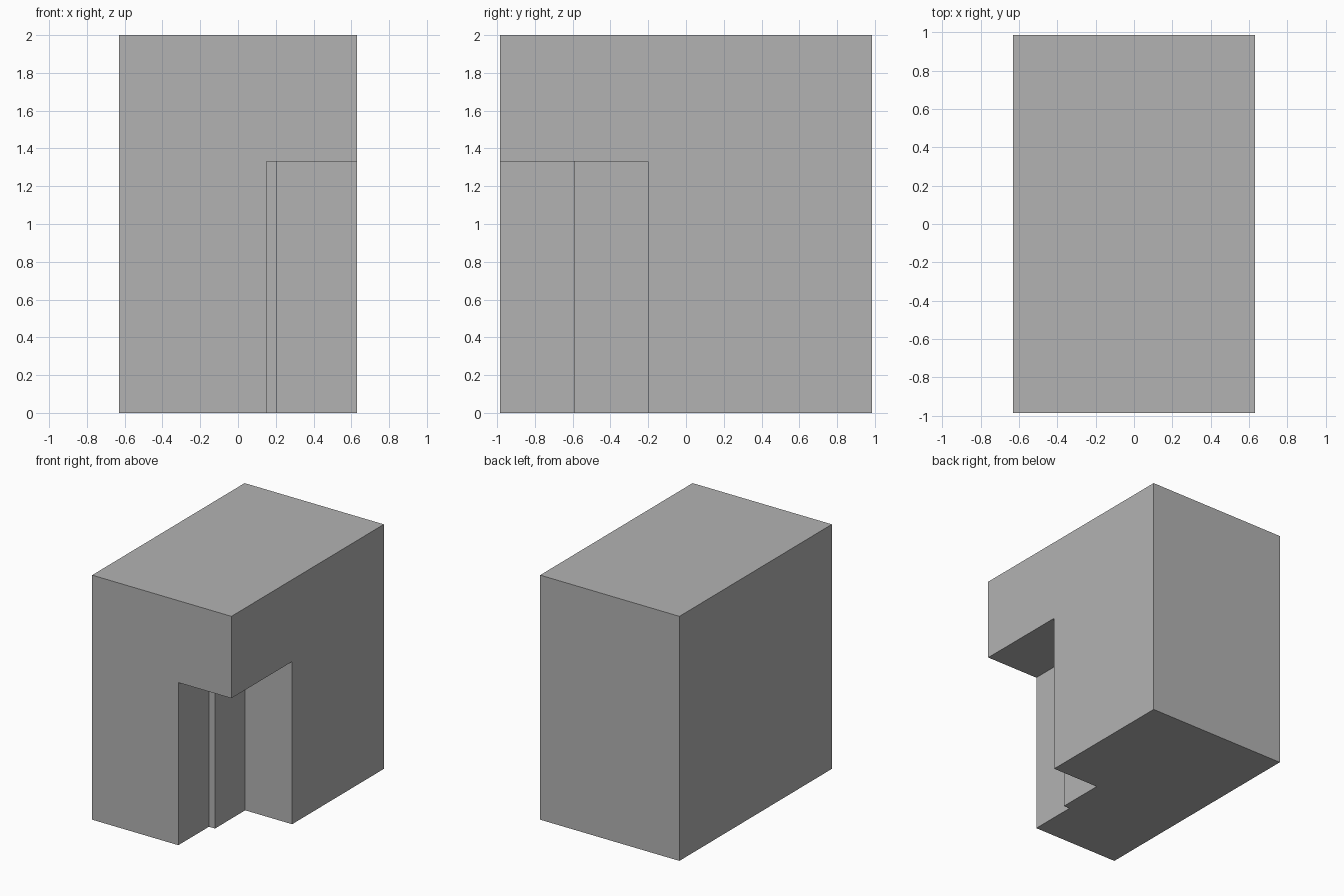
import bpy
import bmesh

# Remove the default cube
cube = bpy.data.objects.get("Cube")
if cube:
    bpy.data.objects.remove(cube, do_unlink=True)

HALF_X, HALF_Y, TOP = 0.63, 0.985, 2.0
LINTEL = 1.33            # underside of the overhang
STEP_Y, BACK_Y = -0.59, -0.2
JAMB_X, STEP_X = 0.15, 0.205

# Plain grey for the whole block
grey = bpy.data.materials.new("plain_grey")
grey.use_nodes = True
colour = (0.45, 0.45, 0.45, 1)
grey.diffuse_color = colour
grey.node_tree.nodes["Principled BSDF"].inputs["Base Color"].default_value = colour

# Floor plan: rectangle with a stepped corner recess, and the corner that fills it
corner = (HALF_X, -HALF_Y)
recess = [(JAMB_X, -HALF_Y), (JAMB_X, STEP_Y), (STEP_X, STEP_Y),
          (STEP_X, BACK_Y), (HALF_X, BACK_Y)]
outer = [(HALF_X, HALF_Y), (-HALF_X, HALF_Y), (-HALF_X, -HALF_Y)]

bm = bmesh.new()


def ring(points, z):
    return [bm.verts.new((x, y, z)) for x, y in points]


# Lower body with the recess, overhang above it, one closed shell
low_recess, low_outer = ring(recess, 0), ring(outer, 0)
mid_recess, mid_corner = ring(recess, LINTEL), ring([corner], LINTEL)
top_ring = ring(outer + [corner], TOP)

bm.faces.new(low_recess + low_outer)                 # base
bm.faces.new(mid_recess + mid_corner)                # underside of overhang
bm.faces.new(top_ring)                               # roof
for i in range(len(recess) - 1):                     # recess walls
    bm.faces.new((low_recess[i], low_recess[i + 1],
                  mid_recess[i + 1], mid_recess[i]))
for i in range(len(outer) - 1):                      # back and right walls
    bm.faces.new((low_outer[i], low_outer[i + 1], top_ring[i + 1], top_ring[i]))
# Front and left walls, each an L shape around the opening
bm.faces.new((low_outer[-1], low_recess[0], mid_recess[0],
              mid_corner[0], top_ring[3], top_ring[2]))
bm.faces.new((low_recess[-1], low_outer[0], top_ring[0],
              top_ring[3], mid_corner[0], mid_recess[-1]))
bmesh.ops.recalc_face_normals(bm, faces=bm.faces[:])

mesh = bpy.data.meshes.new("building_block")
bm.to_mesh(mesh)
bm.free()
mesh.materials.append(grey)
block = bpy.data.objects.new("building_block", mesh)
bpy.context.collection.objects.link(block)
